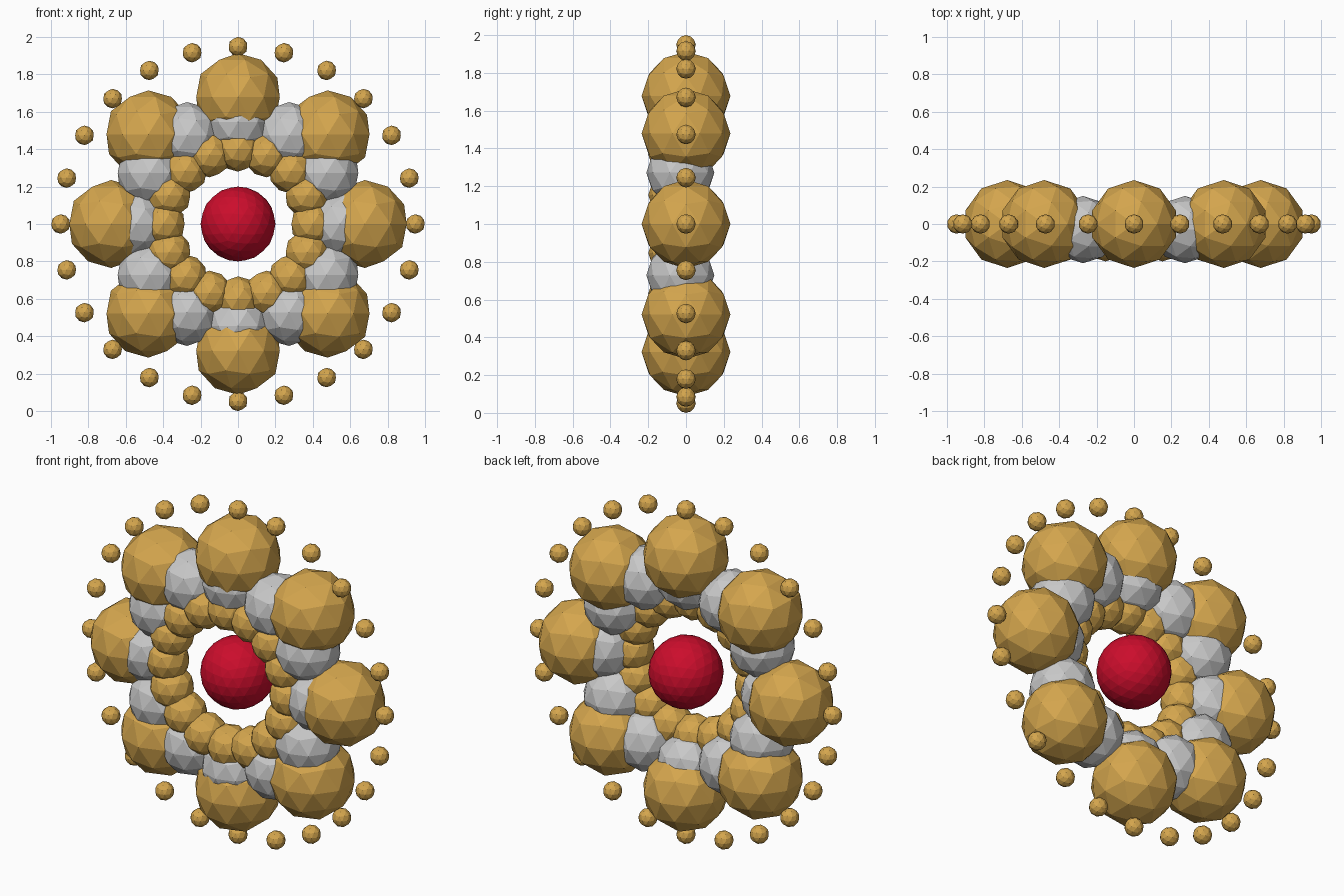
import bpy, math

if "Cube" in bpy.data.objects:
    bpy.data.objects.remove(bpy.data.objects["Cube"])


def material(name, rgb):
    m = bpy.data.materials.new(name)
    m.diffuse_color = (*rgb, 1.0)
    m.use_nodes = True
    m.node_tree.nodes["Principled BSDF"].inputs["Base Color"].default_value = m.diffuse_color
    return m


gold = material("gold", (0.66, 0.38, 0.075))
silver = material("silver", (0.58, 0.58, 0.58))
red = material("red", (0.60, 0.004, 0.025))


def ball(name, location, radius, mat, subdivisions=2):
    bpy.ops.mesh.primitive_ico_sphere_add(
        subdivisions=subdivisions, radius=radius, location=location)
    ob = bpy.context.object
    ob.name = name
    ob.data.materials.append(mat)
    return ob


def ring(name, count, ring_radius, y, radius, mat):
    for i in range(count):
        a = 2 * math.pi * i / count
        ball(f"{name}_{i + 1}",
             (ring_radius * math.sin(a), y, 1 + ring_radius * math.cos(a)),
             radius, mat)


# Central gem
ball("centre_gem", (0, 0, 1), 0.2, red, 3)

# Concentric rings of beads, inside to outside
ring("inner_bead", 16, 0.40, -0.08, 0.12, gold)
ring("silver_bead", 12, 0.545, -0.03, 0.18, silver)
ring("large_bead", 8, 0.678, 0, 0.235, gold)
ring("outer_bead", 24, 0.948, 0, 0.052, gold)
